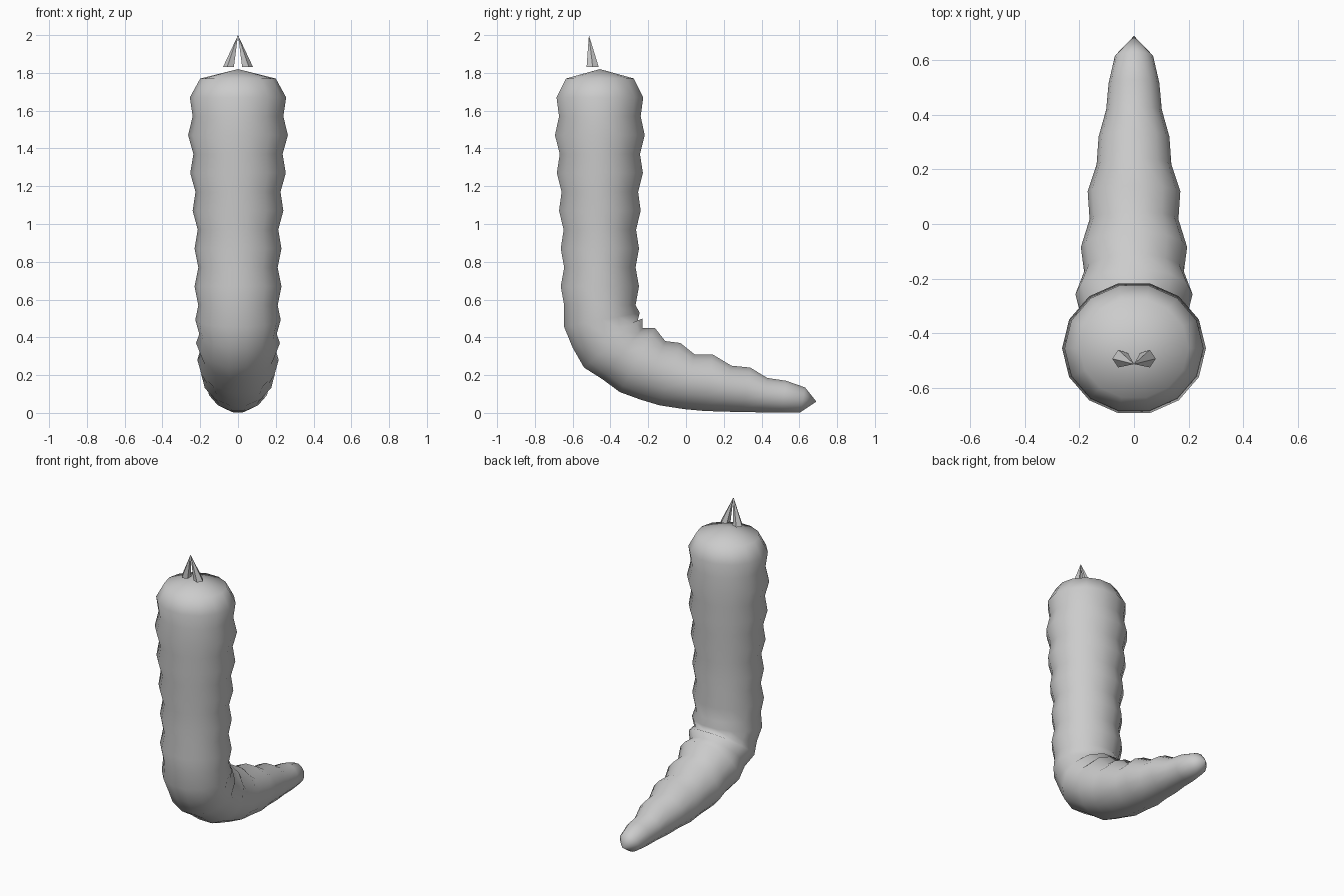
import bpy, math
from mathutils import Vector

if "Cube" in bpy.data.objects:
    bpy.data.objects.remove(bpy.data.objects["Cube"])

SIDES = 14


def make_object(name, verts, faces, smooth):
    mesh = bpy.data.meshes.new(name)
    mesh.from_pydata(verts, [], faces)
    mesh.polygons.foreach_set("use_smooth", [smooth] * len(mesh.polygons))
    obj = bpy.data.objects.new(name, mesh)
    bpy.context.collection.objects.link(obj)
    return obj


# Upright body rings: (z, half width), expressed as inner/outer edge points
upright = [(1.77, .20), (1.67, .255), (1.57, .24), (1.47, .264), (1.37, .236),
           (1.27, .253), (1.17, .225), (1.07, .24), (.97, .213), (.87, .23),
           (.77, .21), (.67, .23), (.57, .21)]
rings = [(-.456 + .9 * w, z, -.456 - .9 * w, z, w) for z, w in upright]

# Bent tail rings: inner (y, z), outer (y, z), half width
rings += [
    (-.245, .53, -.645, .455, .226), (-.255, .49, -.60, .345, .205),
    (-.23, .50, -.54, .24, .222), (-.23, .45, -.445, .18, .195),
    (-.165, .45, -.35, .11, .215), (-.11, .38, -.24, .07, .183),
    (-.03, .37, -.14, .04, .195), (.045, .31, -.01, .02, .163),
    (.14, .31, .10, .01, .17), (.24, .25, .20, .007, .137),
    (.34, .24, .30, .004, .13), (.43, .185, .41, .003, .102),
    (.53, .17, .505, .001, .093), (.63, .135, .605, .003, .07),
]

# Segmented body: loft of the rings, closed with a pole at each end
verts, faces = [], []
flat = math.cos(math.pi / SIDES)
for iy, iz, oy, oz, w in rings:
    inner, outer = Vector((0, iy, iz)), Vector((0, oy, oz))
    mid, half = (inner + outer) / 2, (inner - outer) / (2 * flat)
    for k in range(SIDES):
        a = 2 * math.pi * k / SIDES
        verts.append(mid + half * math.sin(a) + Vector((w * math.cos(a), 0, 0)))
head, tail = len(verts), len(verts) + 1
verts += [Vector((0, -.456, 1.82)), Vector((0, .69, .06))]
last = (len(rings) - 1) * SIDES
for k in range(SIDES):
    n = (k + 1) % SIDES
    faces.append((head, k, n))
    faces.append((tail, last + n, last + k))
    for r in range(0, last, SIDES):
        faces.append((r + k, r + SIDES + k, r + SIDES + n, r + n))
make_object("segmented_body", verts, faces, True)

# Pair of five-sided mandibles leaning together to a shared tip
for name, s in (("mandible_right", 1), ("mandible_left", -1)):
    pts = [(s * (.048 + .032 * math.cos(a)), -.494 + .034 * math.sin(a), 1.83)
           for a in (2 * math.pi * k / 5 for k in range(5))]
    pts.append((0, -.514, 2.0))
    fs = [(k, (k + 1) % 5, 5) for k in range(5)] + [(4, 3, 2, 1, 0)]
    if s < 0:
        fs = [f[::-1] for f in fs]
    make_object(name, pts, fs, False)
